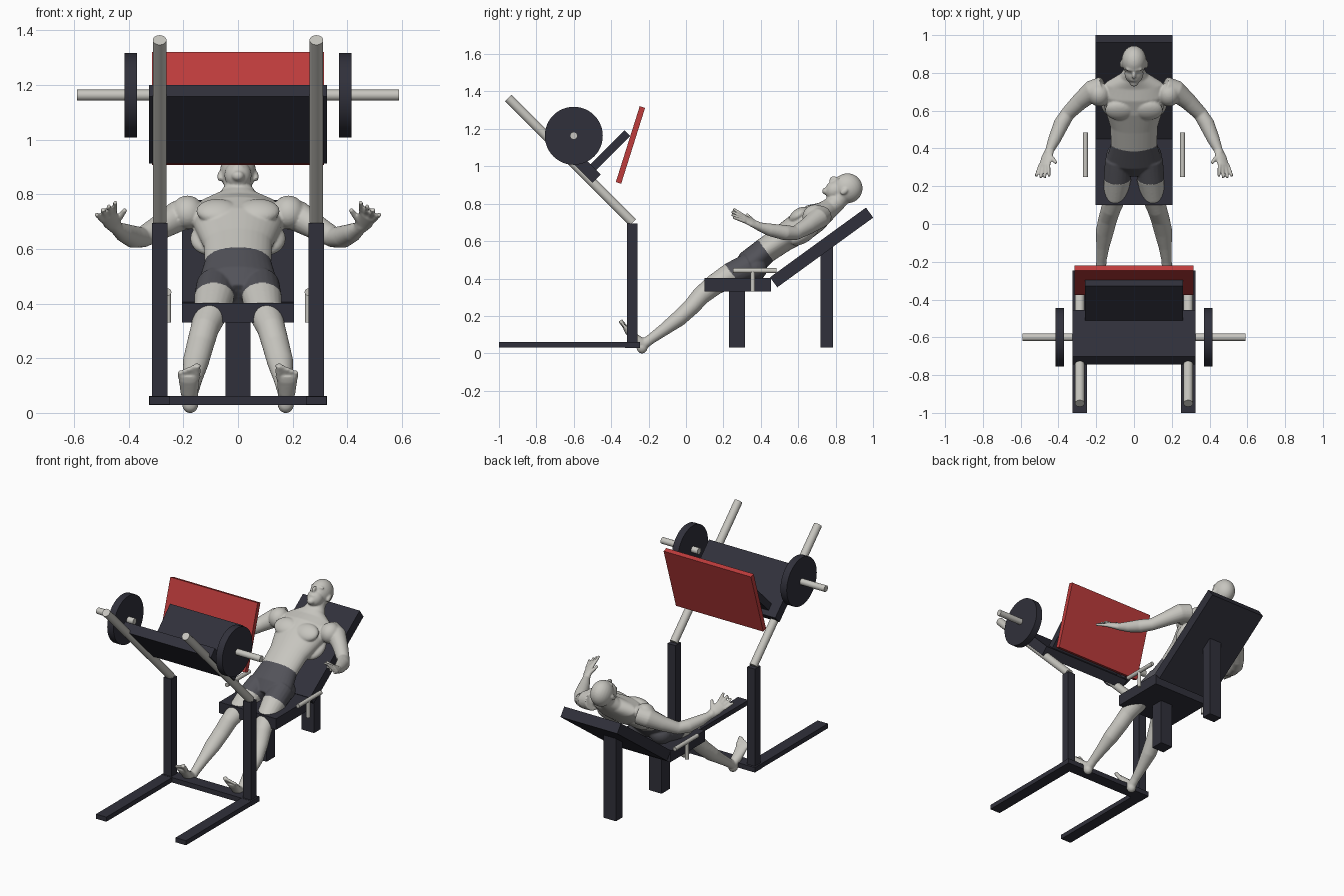
import bpy
import bmesh
from math import radians, cos, sin, tau
from mathutils import Vector, Matrix

cube = bpy.data.objects.get("Cube")
if cube:
    bpy.data.objects.remove(cube, do_unlink=True)


def material(name, r, g, b):
    mat = bpy.data.materials.new(name)
    mat.use_nodes = True
    colour = (r, g, b, 1)
    mat.diffuse_color = colour
    mat.node_tree.nodes["Principled BSDF"].inputs["Base Color"].default_value = colour
    return mat


dark = material("dark frame", 0.03, 0.03, 0.043)
red = material("red pad", 0.52, 0.045, 0.045)
pale = material("pale grey", 0.57, 0.56, 0.52)
cloth = material("grey cloth", 0.085, 0.085, 0.1)


def finish(name, bm, mats):
    """Turn a bmesh into a named object."""
    bmesh.ops.recalc_face_normals(bm, faces=bm.faces)
    mesh = bpy.data.meshes.new(name)
    bm.to_mesh(mesh)
    bm.free()
    obj = bpy.data.objects.new(name, mesh)
    bpy.context.collection.objects.link(obj)
    for mat in mats:
        mesh.materials.append(mat)
    return obj


def box(name, centre, size, mat, tilt=0):
    """Box tilted about the x axis by an angle in degrees."""
    bm = bmesh.new()
    place = (Matrix.Translation(centre) @ Matrix.Rotation(radians(tilt), 4, 'X')
             @ Matrix.Diagonal((*size, 1)))
    bmesh.ops.create_cube(bm, size=1, matrix=place)
    return finish(name, bm, [mat])


def rod(name, start, end, radius, mat, sides=32):
    """Cylinder between two points."""
    start, end = Vector(start), Vector(end)
    axis = end - start
    place = (Matrix.Translation((start + end) / 2)
             @ axis.to_track_quat('Z', 'Y').to_matrix().to_4x4())
    bm = bmesh.new()
    bmesh.ops.create_cone(bm, cap_ends=True, segments=sides, radius1=radius,
                          radius2=radius, depth=axis.length, matrix=place)
    obj = finish(name, bm, [mat])
    bpy.ops.object.select_all(action='DESELECT')
    obj.select_set(True)
    bpy.context.view_layer.objects.active = obj
    bpy.ops.object.shade_smooth_by_angle()
    return obj


# Floor frame, uprights, slanted rails, weights and hand grips
box("floor_crossbar", (0, -0.285, 0.045), (0.65, 0.08, 0.032), dark)
for side, s in (("left", 1), ("right", -1)):
    box(side + "_floor_runner", (s * 0.287, -0.625, 0.045), (0.075, 0.75, 0.03), dark)
    box(side + "_upright", (s * 0.287, -0.288, 0.375), (0.056, 0.056, 0.64), dark)
    rod(side + "_rail", (s * 0.287, -0.95, 1.365), (s * 0.287, -0.285, 0.7), 0.025, pale)
    rod(side + "_weight_peg", (s * 0.325, -0.6, 1.163), (s * 0.59, -0.6, 1.163), 0.02, pale)
    rod(side + "_weight_disc", (s * 0.37, -0.6, 1.163), (s * 0.415, -0.6, 1.163),
        0.155, dark, 48)
    rod(side + "_hand_grip", (s * 0.257, 0.25, 0.442), (s * 0.257, 0.485, 0.442), 0.013, pale)
    rod(side + "_grip_post", (s * 0.257, 0.357, 0.33), (s * 0.257, 0.357, 0.44), 0.012, pale)

# Sliding sled with its foot plate
box("sled_plate", (0, -0.6, 1.057), (0.65, 0.346, 0.062), dark, -45)
box("sled_arm", (0, -0.41, 1.08), (0.52, 0.275, 0.044), dark, 45)
box("foot_plate", (0, -0.297, 1.114), (0.63, 0.425, 0.03), red, 72.5)

# Seat and backrest
box("seat", (0, 0.277, 0.367), (0.41, 0.355, 0.072), dark)
box("backrest", (0, 0.725, 0.566), (0.41, 0.634, 0.066), dark, 36)
box("front_leg", (0, 0.273, 0.185), (0.09, 0.085, 0.31), dark)
box("rear_leg", (0, 0.753, 0.305), (0.09, 0.066, 0.55), dark)

# Reclining figure: overlapping solids fused into one skin
body = bmesh.new()


def tube(stations, hint=(1, 0, 0), s=1, sides=20):
    """Loft of ellipses; each station is x, y, z, half width, half depth."""
    centres = [Vector((s * p[0], p[1], p[2])) for p in stations]
    hint = Vector((s * hint[0], hint[1], hint[2]))
    rings = []
    for i, (c, p) in enumerate(zip(centres, stations)):
        along = (centres[min(i + 1, len(centres) - 1)] - centres[max(i - 1, 0)]).normalized()
        wide = (hint - along * hint.dot(along)).normalized()
        deep = along.cross(wide)
        rings.append([body.verts.new(c + wide * p[3] * cos(tau * k / sides)
                                     + deep * p[-1] * sin(tau * k / sides))
                      for k in range(sides)])
    for a, b in zip(rings, rings[1:]):
        for k in range(sides):
            n = (k + 1) % sides
            body.faces.new((a[k], a[n], b[n], b[k]))
    body.faces.new(rings[0])
    body.faces.new(rings[-1])


def blob(frame, centre, radii):
    place = frame @ Matrix.Translation(centre) @ Matrix.Diagonal((*radii, 1))
    bmesh.ops.create_uvsphere(body, u_segments=24, v_segments=16, radius=1, matrix=place)


recline = Matrix.Rotation(radians(36), 4, 'X')
head = Matrix.Translation((0, 0.845, 0.875)) @ recline
chest = Matrix.Translation((0, 0.62, 0.68)) @ recline
world = Matrix.Identity(4)

# Torso and neck
tube([(0, 0.28, 0.43, 0.11, 0.05), (0, 0.34, 0.475, 0.145, 0.078),
      (0, 0.425, 0.55, 0.122, 0.07), (0, 0.52, 0.615, 0.126, 0.073),
      (0, 0.62, 0.68, 0.158, 0.084), (0, 0.69, 0.725, 0.175, 0.078),
      (0, 0.745, 0.757, 0.15, 0.058), (0, 0.785, 0.79, 0.075, 0.05),
      (0, 0.815, 0.82, 0.052, 0.05), (0, 0.845, 0.86, 0.05, 0.05)], sides=32)

# Head
blob(head, (0, 0.02, -0.005), (0.066, 0.08, 0.08))
blob(head, (0, -0.042, 0.025), (0.05, 0.055, 0.05))
blob(head, (0, -0.085, 0.052), (0.023, 0.018, 0.019))
blob(head, (0, -0.016, 0.08), (0.011, 0.022, 0.016))
blob(head, (0, 0.014, 0.064), (0.046, 0.012, 0.013))
blob(head, (0, -0.052, 0.067), (0.022, 0.009, 0.011))

for s in (1, -1):
    blob(head, (s * 0.066, -0.005, -0.008), (0.01, 0.024, 0.015))
    # Chest, shoulder and hip muscles
    blob(chest, (s * 0.075, 0.02, 0.058), (0.078, 0.06, 0.034))
    blob(chest, (s * 0.185, 0.085, 0.005), (0.06, 0.065, 0.06))
    blob(chest, (s * 0.1, -0.01, -0.045), (0.075, 0.09, 0.04))
    blob(world, (s * 0.075, 0.36, 0.455), (0.072, 0.075, 0.07))
    # Arm
    tube([(0.16, 0.725, 0.735, 0.058), (0.22, 0.705, 0.72, 0.057),
          (0.285, 0.65, 0.68, 0.046), (0.35, 0.585, 0.643, 0.038),
          (0.385, 0.53, 0.645, 0.041), (0.42, 0.45, 0.66, 0.034),
          (0.447, 0.39, 0.678, 0.023), (0.455, 0.37, 0.69, 0.022)], (0, 0, 1), s)
    # Hand with spread fingers
    across = Vector((0.84, 0, -0.54))
    tube([(0.445, 0.395, 0.675, 0.024, 0.02), (0.462, 0.35, 0.7, 0.034, 0.017),
          (0.475, 0.305, 0.722, 0.034, 0.012)], across, s)
    for spread in (-1, -0.33, 0.33, 1):
        base = Vector((0.474, 0.315, 0.718)) + across * 0.026 * spread
        tip = base + Vector((0.01, -0.075 + 0.012 * abs(spread), 0.032)) + across * 0.016 * spread
        tube([(*base, 0.01), (*tip, 0.0085)], across, s, 10)
    tube([(0.455, 0.37, 0.69, 0.014), (0.43, 0.345, 0.72, 0.012),
          (0.412, 0.322, 0.745, 0.009)], across, s, 10)
    # Leg
    tube([(0.08, 0.34, 0.465, 0.073), (0.088, 0.24, 0.42, 0.073, 0.066),
          (0.1, 0.15, 0.365, 0.062, 0.056), (0.122, 0.08, 0.308, 0.052, 0.05),
          (0.138, 0.03, 0.25, 0.05, 0.046), (0.155, -0.04, 0.185, 0.048, 0.043),
          (0.165, -0.12, 0.125, 0.035, 0.033), (0.172, -0.19, 0.075, 0.027),
          (0.175, -0.23, 0.045, 0.028)], s=s)
    # Foot and toes
    blob(world, (s * 0.175, -0.235, 0.032), (0.03, 0.03, 0.033))
    tube([(0.175, -0.225, 0.045, 0.028, 0.03), (0.178, -0.27, 0.078, 0.033, 0.026),
          (0.18, -0.312, 0.122, 0.038, 0.019), (0.18, -0.326, 0.14, 0.037, 0.014)], s=s)
    for toe in range(5):
        x, size = 0.15 + 0.0155 * toe, 0.009 if toe else 0.013
        tube([(x, -0.315, 0.128, size),
              (x, -0.352 + 0.004 * toe, 0.176 - 0.006 * toe, size)], s=s, sides=10)

figure = finish("reclining_figure", body, [pale])
fuse = figure.modifiers.new("fuse", 'REMESH')
fuse.mode = 'VOXEL'
fuse.voxel_size = 0.0055
soften = figure.modifiers.new("soften", 'SMOOTH')
soften.factor = 0.5
soften.iterations = 4
graph = bpy.context.evaluated_depsgraph_get()
skin = bpy.data.meshes.new_from_object(figure.evaluated_get(graph))
figure.modifiers.clear()
figure.data = skin
skin.materials.clear()
skin.materials.append(pale)
skin.materials.append(cloth)

# Shorts: the band of skin between the hem and the waist
reach = Vector((0, 0.81, 0.59))
for face in skin.polygons:
    face.use_smooth = True
    worn = abs(face.center.x) < 0.2 and 0.45 < face.center.dot(reach) < 0.67
    face.material_index = 1 if worn else 0
